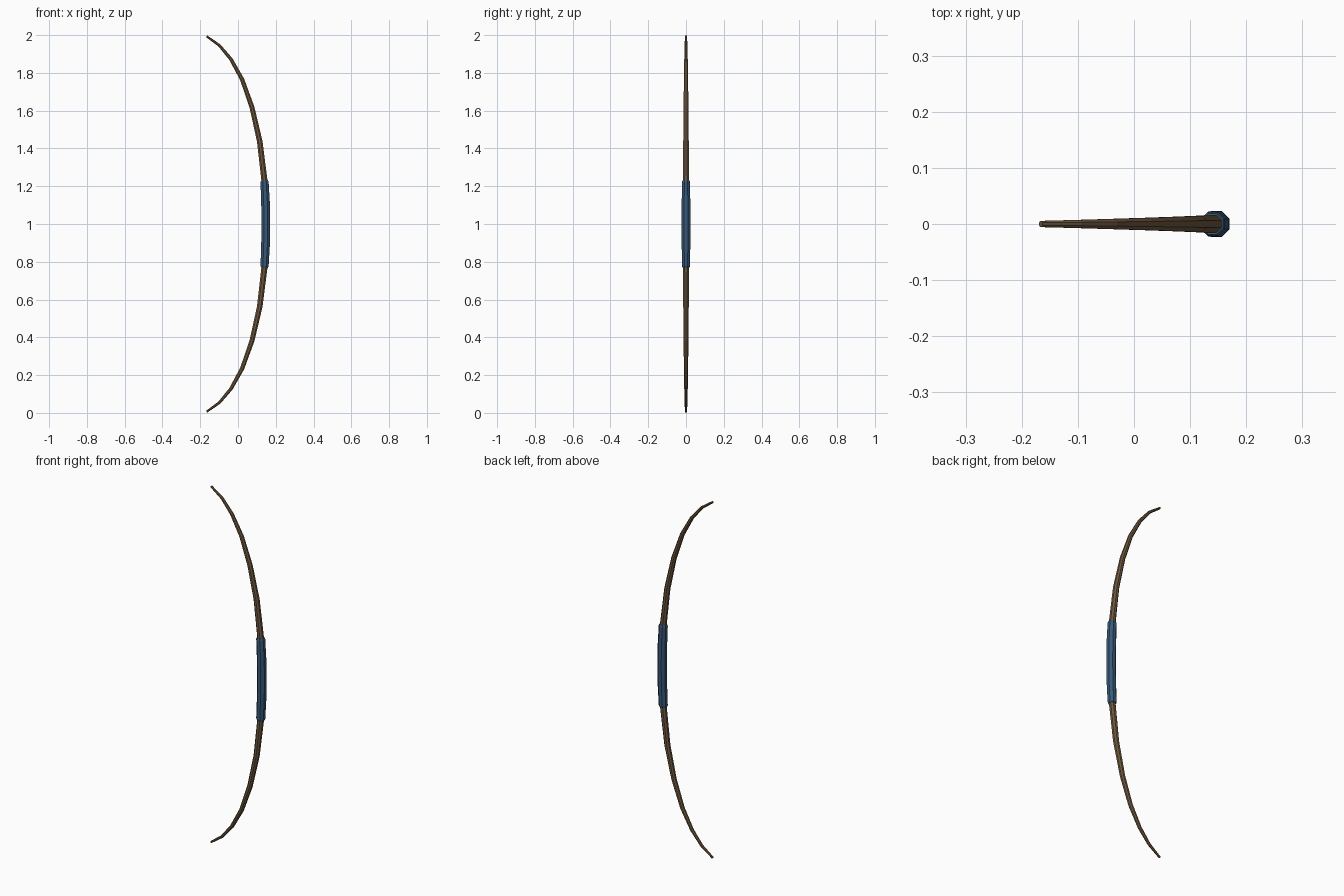
import bpy, bmesh, math
from mathutils import Vector

if "Cube" in bpy.data.objects:
    bpy.data.objects.remove(bpy.data.objects["Cube"])

SIDES = 8


def material(name, color):
    m = bpy.data.materials.new(name)
    m.diffuse_color = (*color, 1)
    m.use_nodes = True
    m.node_tree.nodes["Principled BSDF"].inputs["Base Color"].default_value = m.diffuse_color
    return m


def sweep(name, path, radii, mat):
    """Octagonal tube along a path of (x, z) points, with flat ends."""
    pts = [Vector((x, 0, z)) for x, z in path]
    bm = bmesh.new()
    rings = []
    for i, p in enumerate(pts):
        t = (pts[min(i + 1, len(pts) - 1)] - pts[max(i - 1, 0)]).normalized()
        side = Vector((0, 1, 0))
        out = side.cross(t)
        ring = []
        for k in range(SIDES):
            a = 2 * math.pi * (k + 0.5) / SIDES
            ring.append(bm.verts.new(p + radii[i] * (math.cos(a) * out + math.sin(a) * side)))
        rings.append(ring)
    for a, b in zip(rings, rings[1:]):
        for k in range(SIDES):
            n = (k + 1) % SIDES
            bm.faces.new((a[k], a[n], b[n], b[k]))
    bm.faces.new(rings[0][::-1])
    bm.faces.new(rings[-1])
    bmesh.ops.recalc_face_normals(bm, faces=bm.faces)
    me = bpy.data.meshes.new(name)
    bm.to_mesh(me)
    bm.free()
    ob = bpy.data.objects.new(name, me)
    me.materials.append(mat)
    bpy.context.collection.objects.link(ob)
    return ob


def mirrored(half):
    """Lower half from the upper half, about z = 1; entries are (x, height, radius)."""
    full = [(x, 1 - h, r) for x, h, r in reversed(half[1:])] + [(x, 1 + h, r) for x, h, r in half]
    return [(x, z) for x, z, r in full], [r for x, z, r in full]


wood = material("wood", (0.16, 0.10, 0.05))
wrap = material("blue_wrap", (0.04, 0.10, 0.19))

# Bow stave: centre to tip, tapering
stave = [(0.147, 0, 0.019), (0.140, 0.23, 0.0175), (0.115, 0.438, 0.0158),
         (0.074, 0.618, 0.014), (0.022, 0.765, 0.012), (-0.037, 0.872, 0.010),
         (-0.098, 0.945, 0.008), (-0.166, 0.994, 0.006)]
sweep("bow_stave", *mirrored(stave), wood)

# Grip wrap: thicker sleeve with slightly chamfered ends
grip = [(0.147, 0, 0.025), (0.1455, 0.12, 0.0245), (0.1405, 0.222, 0.0235), (0.140, 0.231, 0.020)]
sweep("grip_wrap", *mirrored(grip), wrap)
